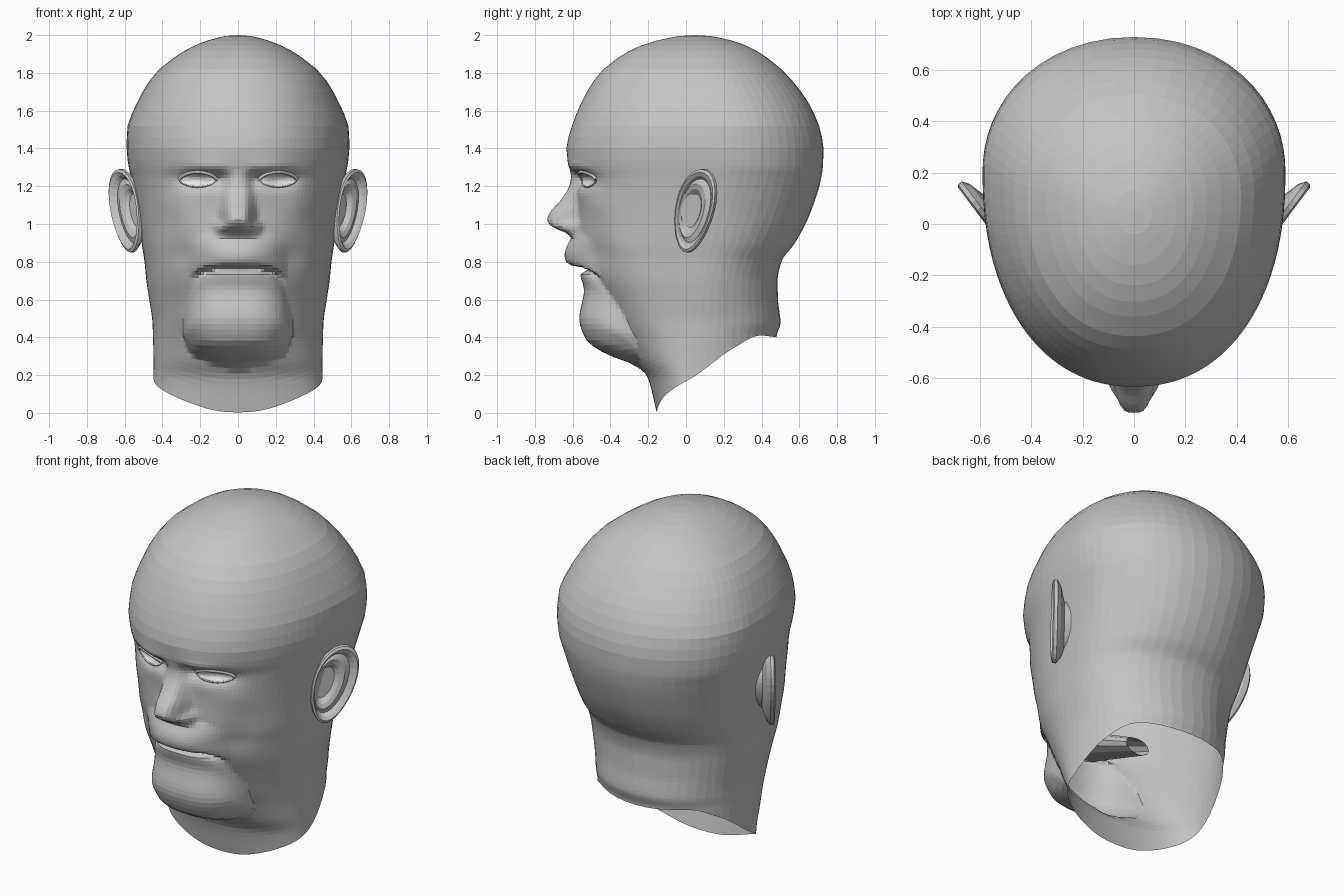
import bpy, bmesh
from math import sin, cos, pi, exp, copysign
from mathutils import Vector
from mathutils.bvhtree import BVHTree

old = bpy.data.objects.get("Cube")
if old:
    bpy.data.objects.remove(old, do_unlink=True)


def make_material(name, value):
    mat = bpy.data.materials.new(name)
    mat.use_nodes = True
    colour = (value, value, value, 1)
    mat.diffuse_color = colour
    mat.node_tree.nodes["Principled BSDF"].inputs["Base Color"].default_value = colour
    return mat


skin = make_material("clay grey", 0.55)
eye_white = make_material("eye white", 0.92)


def add_object(name, data, mirror):
    obj = bpy.data.objects.new(name, data)
    bpy.context.scene.collection.objects.link(obj)
    if mirror:
        obj.modifiers.new("other side", 'MIRROR')


def finish(name, bm, mat, mirror=False):
    mesh = bpy.data.meshes.new(name)
    bm.to_mesh(mesh)
    mesh.materials.append(mat)
    add_object(name, mesh, mirror)


def slope(table, i, col):
    """Tangent at a row, flat at peaks so that the curve never overshoots."""
    if i == 0 or i == len(table) - 1:
        i = min(max(i, 1), len(table) - 1)
        return (table[i][col] - table[i - 1][col]) / (table[i][0] - table[i - 1][0])
    before, after = [(table[k][col] - table[k - 1][col]) / (table[k][0] - table[k - 1][0])
                     for k in (i, i + 1)]
    return 2 * before * after / (before + after) if before * after > 0 else 0


def lookup(table, key):
    """Smooth interpolation in rows sorted by their first value."""
    if key <= table[0][0]:
        return table[0][1:]
    if key >= table[-1][0]:
        return table[-1][1:]
    i = next(k for k, row in enumerate(table) if row[0] > key) - 1
    low, high = table[i], table[i + 1]
    h = high[0] - low[0]
    f = (key - low[0]) / h
    blend = f * f * (3 - 2 * f)
    return [low[c] + (high[c] - low[c]) * blend
            + h * f * (1 - f) * ((1 - f) * slope(table, i, c) - f * slope(table, i + 1, c))
            for c in range(1, len(low))]


def bridge(bm, lower, upper):
    n = len(lower)
    for k in range(n):
        j = (k + 1) % n
        bm.faces.new((lower[k], lower[j], upper[j], upper[k]))


# Head sections: height, front y, back y, half width, y of the widest point
SECTIONS = [
    (0, -.155, .48, .445, .03), (.18, -.2, .48, .447, .03), (.28, -.27, .48, .447, .03),
    (.4, -.34, .48, .45, .04), (.48, -.39, .5, .453, .04), (.6, -.45, .487, .47, .05),
    (.7, -.505, .485, .485, .06), (.8, -.55, .505, .495, .08),
    (.9, -.575, .577, .51, .1), (1.05, -.575, .655, .53, .13), (1.24, -.595, .715, .565, .18),
    (1.31, -.62, .725, .58, .2), (1.4, -.633, .728, .59, .2), (1.5, -.61, .71, .587, .2),
    (1.63, -.56, .655, .54, .17), (1.79, -.465, .535, .445, .12), (1.88, -.36, .43, .34, .1),
    (1.94, -.25, .33, .24, .08), (1.975, -.14, .23, .15, .06), (1.995, -.04, .13, .07, .05)]
# Chin: height, front y, half width
CHIN = [(.22, -.22, .1), (.27, -.31, .17), (.31, -.42, .21), (.39, -.53, .26),
        (.5, -.565, .295), (.65, -.54, .29), (.74, -.56, .26), (.78, -.47, .22)]
# Nose: height, projection, half width
NOSE = [(.925, 0, .1), (.95, .04, .095), (.98, .125, .085), (1.02, .16, .08),
        (1.06, .145, .08), (1.13, .08, .075), (1.2, .03, .065), (1.29, 0, .06)]
LIPS = [(.735, 0), (.764, -.03), (.784, .075), (.81, .085), (.92, .035), (.97, 0)]
NECK_EDGE = [(-.168, 0), (-.14, .05), (-.095, .1), (.07, .21), (.26, .35), (.39, .41), (.48, .4)]
# Soft forms: side x, height, outward push, spread in x, spread in z
FORMS = [(.21, 1.235, -.055, .1, .045), (.09, 1.24, -.03, .04, .04),
         (.17, 1.305, .015, .12, .04), (.33, 1.1, .015, .09, .08),
         (.095, .985, .04, .03, .03), (.3, .85, -.02, .08, .08)]


def chin_reach(dx, dy, mid, height):
    """How far the squarish chin mass stretches the ray from the section centre."""
    tip, half = lookup(CHIN, height)
    long = half + .08

    def inside(t):
        return abs(dx * t / half) ** 2.7 + abs((mid + dy * t - tip) / long - 1) ** 2.7 < 1

    low, high = 1, 3
    if inside(low):
        for _ in range(20):
            half_way = (low + high) / 2
            low, high = (half_way, high) if inside(half_way) else (low, half_way)
    return low


def head_point(angle, z):
    s, c = sin(angle), cos(angle)
    front, back, width, mid = lookup(SECTIONS, z)
    depth, power = (mid - front, .91) if c > 0 else (back - mid, .96)
    x = width * copysign(abs(s) ** power, s)
    y = mid - depth * copysign(abs(c) ** power, c)
    sagged = z + min(15 * x ** 4, .06)
    if c > .2 and CHIN[0][0] < sagged < CHIN[-1][0]:
        reach = chin_reach(x, y - mid, mid, sagged)
        x, y = x * reach, mid + (y - mid) * reach
    # Facial features
    if c > 0:
        side = abs(x)
        push = sum(a * exp(-((side - fx) / sx) ** 2 - ((z - fz) / sz) ** 2)
                   for fx, fz, a, sx, sz in FORMS)
        rise, half = lookup(NOSE, z)
        push += rise * exp(-(side / half) ** 4)
        push += lookup(LIPS, sagged)[0] * max(0, 1 - (side / .26) ** 2)
        y -= push * min(1, c * 3)
    return Vector((x, y, z))


def steps(start, end, size):
    n = round((end - start) / size)
    return [start + (end - start) * i / n for i in range(n)]


# Head and neck skin
COLUMNS = 96
JAW = .5
levels = (steps(0, JAW, .03) + steps(JAW, .7, .025) + steps(.7, 1.34, .016)
          + steps(1.34, 1.88, .06) + [1.88, 1.915, 1.945, 1.97, 1.985, 1.995])
angles = []
for k in range(COLUMNS):
    t = 2 * k / COLUMNS - 1
    angles.append(pi * (.4 * t + .6 * t ** 3))
edges = [lookup(NECK_EDGE, head_point(a, .05).y)[0] for a in angles]
bm = bmesh.new()
previous = None
for level in levels:
    ring = []
    for a, edge in zip(angles, edges):
        z = level if level > JAW else edge + (JAW - edge) * level / JAW
        ring.append(bm.verts.new(head_point(a, z)))
    if previous:
        bridge(bm, previous, ring)
    previous = ring
crown = bm.verts.new((0, .05, 2))
for k in range(COLUMNS):
    bm.faces.new((previous[k], previous[(k + 1) % COLUMNS], crown))
bmesh.ops.recalc_face_normals(bm, faces=bm.faces)
surface = BVHTree.FromBMesh(bm)
finish("head", bm, skin)


def on_face(x, z, lift):
    hit = surface.ray_cast(Vector((x, -2, z)), Vector((0, 1, 0)))[0]
    return Vector((x, hit.y - lift, z))


# Eyes: almond plates lying on the sockets
def almond(t, v):
    return .213 + .1 * t, 1.236 + .036 * v * max(0, 1 - t * t) ** .7


bm = bmesh.new()
COLS, ROWS = 14, 6
grid = [[bm.verts.new(on_face(*almond(2 * i / COLS - 1, 2 * j / ROWS - 1), .007))
         for j in range(ROWS + 1)] for i in range(COLS + 1)]
for i in range(COLS):
    for j in range(ROWS):
        bm.faces.new((grid[i][j], grid[i + 1][j], grid[i + 1][j + 1], grid[i][j + 1]))
bmesh.ops.remove_doubles(bm, verts=bm.verts, dist=.0005)
finish("eyes", bm, eye_white, mirror=True)

# Eyelids: thin rolls round the eyes
for name, v, thick in (("upper_eyelids", 1.1, .01), ("lower_eyelids", -1.1, .005)):
    curve = bpy.data.curves.new(name, 'CURVE')
    curve.dimensions = '3D'
    curve.bevel_depth = thick
    curve.bevel_resolution = 1
    spline = curve.splines.new('POLY')
    spline.points.add(COLS)
    for i, point in enumerate(spline.points):
        point.co = (*on_face(*almond(2 * i / COLS - 1, v), .004), 1)
    curve.materials.append(skin)
    add_object(name, curve, True)

# Ears: nested egg-shaped rings (scale, lift, forward shift), back root to bowl
EAR_RINGS = [(.5, -.1, .05), (.6, -.05, .05), (.88, -.028, .01), (1, -.008, 0), (.99, .01, 0),
             (.92, .017, 0), (.83, .006, .005), (.76, -.014, .012), (.64, -.004, .025),
             (.52, -.012, .035), (.4, -.035, .04)]
along, outward = Vector((.6, .8, 0)), Vector((.8, -.6, 0))
centre = Vector((.6, .057, 1.07))
bm = bmesh.new()
previous = None
SIDES = 28
for scale, lift, shift in EAR_RINGS:
    ring = []
    for k in range(SIDES):
        a = 2 * pi * k / SIDES
        v = sin(a) * scale
        u = cos(a) * scale * (.125 + .02 * v) + .05 * v - .012 - shift
        ring.append(bm.verts.new(centre + along * u + outward * lift + Vector((0, 0, .222 * v))))
    if previous:
        bridge(bm, previous, ring)
    previous = ring
bm.faces.new(previous)
bmesh.ops.recalc_face_normals(bm, faces=bm.faces)
finish("ears", bm, skin, mirror=True)

# Mouth cavity: open tapered tube sloping back inside the head
bm = bmesh.new()
bmesh.ops.create_cone(bm, cap_ends=False, segments=12, radius1=.08, radius2=.14, depth=.46)
for vert in bm.verts:
    across, up, run = vert.co
    vert.co = Vector((across, -.2 - run, .63 + up * .6 + run * .45))
finish("mouth_cavity", bm, skin)
